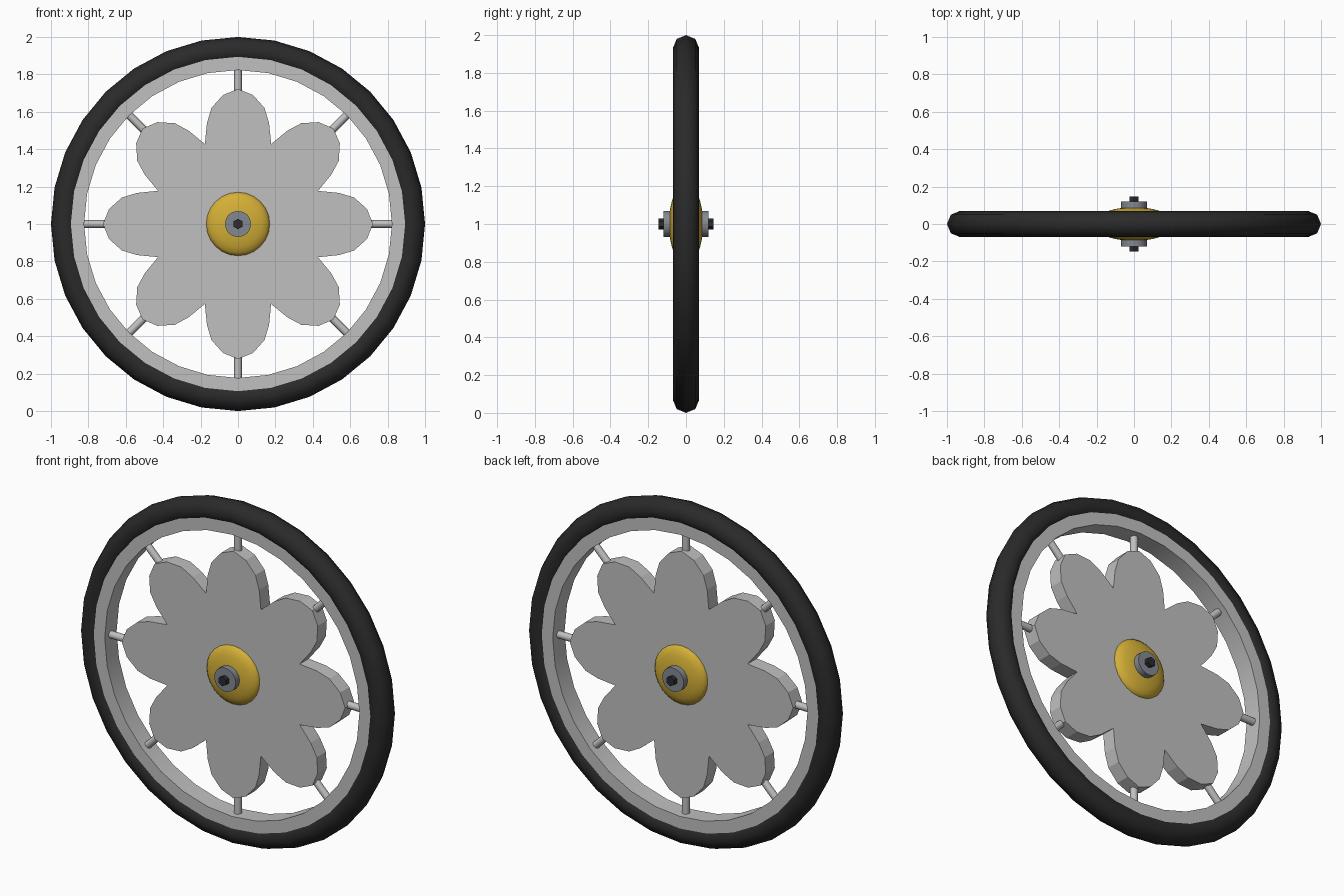
import bpy, bmesh
from math import sin, cos, pi, radians

if "Cube" in bpy.data.objects:
    bpy.data.objects.remove(bpy.data.objects["Cube"])

CZ = 1.0  # wheel centre height


def material(name, rgb):
    m = bpy.data.materials.new(name)
    m.diffuse_color = (*rgb, 1)
    m.use_nodes = True
    m.node_tree.nodes["Principled BSDF"].inputs["Base Color"].default_value = m.diffuse_color
    return m


RUBBER = material("black rubber", (0.023, 0.023, 0.023))
SILVER = material("silver", (0.527, 0.527, 0.527))
GOLD = material("gold", (0.658, 0.429, 0.038))
STEEL = material("steel grey", (0.23, 0.25, 0.28))
DARK = material("dark metal", (0.025, 0.025, 0.028))


def finish(name, bm, mat, smooth_angle=None):
    bmesh.ops.remove_doubles(bm, verts=bm.verts, dist=1e-5)
    bmesh.ops.recalc_face_normals(bm, faces=bm.faces)
    me = bpy.data.meshes.new(name)
    bm.to_mesh(me)
    bm.free()
    me.materials.append(mat)
    if smooth_angle:
        for p in me.polygons:
            p.use_smooth = True
        me.set_sharp_from_angle(angle=radians(smooth_angle))
    ob = bpy.data.objects.new(name, me)
    ob.location.z = CZ
    bpy.context.collection.objects.link(ob)
    return ob


def lathe(name, profile, n, mat, smooth_angle=None):
    """Spin a closed (radius, y) profile about the axle (y axis)."""
    bm = bmesh.new()
    rings = []
    for i in range(n):
        a = 2 * pi * i / n
        rings.append([bm.verts.new((r * sin(a), y, r * cos(a))) for r, y in profile])
    k = len(profile)
    for i in range(n):
        A, B = rings[i], rings[(i + 1) % n]
        for j in range(k):
            j2 = (j + 1) % k
            if profile[j][0] == 0 and profile[j2][0] == 0:
                continue
            if profile[j][0] == 0:
                bm.faces.new((A[j], A[j2], B[j2]))
            elif profile[j2][0] == 0:
                bm.faces.new((A[j], A[j2], B[j]))
            else:
                bm.faces.new((A[j], A[j2], B[j2], B[j]))
    return finish(name, bm, mat, smooth_angle)


# Tyre: octagonal section ring
tyre = [(0.93 + 0.07 * cos(pi * i / 4), 0.07 * sin(pi * i / 4)) for i in range(8)]
lathe("tyre", tyre, 32, RUBBER, 50)

# Rim: flat-sided band inside the tyre
lathe("rim", [(0.823, -0.055), (0.91, -0.055), (0.91, 0.055), (0.823, 0.055)], 32, SILVER, 40)

# Flower plate: eight petals, extruded
half = [(0.428, 0.177), (0.54, 0.166), (0.62, 0.142), (0.69, 0.08)]
petal = [(r, -w) for r, w in half] + [(0.722, 0)] + [(r, w) for r, w in half[::-1]]
bm = bmesh.new()
outline = []
for i in range(8):
    a = i * pi / 4
    for r, w in petal[:-1]:   # last point is the next petal's valley
        outline.append(bm.verts.new((r * sin(a) + w * cos(a), -0.042, r * cos(a) - w * sin(a))))
face = bm.faces.new(outline)
ext = bmesh.ops.extrude_face_region(bm, geom=[face], use_keep_orig=True)
for v in ext["geom"]:
    if isinstance(v, bmesh.types.BMVert):
        v.co.y = 0.042
finish("flower_plate", bm, SILVER)

# Spokes: short rods from petal tips to the rim
for i in range(8):
    bm = bmesh.new()
    bmesh.ops.create_cone(bm, cap_ends=True, segments=12, radius1=0.021, radius2=0.021, depth=0.2)
    for v in bm.verts:
        v.co.z += 0.722
    ob = finish("spoke_%d" % (i + 1), bm, SILVER, 40)
    ob.rotation_euler.y = i * pi / 4

# Hub on both sides: gold dome, steel nut, dark bolt
for side, s in (("front", -1), ("back", 1)):
    dome = [(0, 0.03), (0.17, 0.03), (0.17, 0.046), (0.155, 0.062),
            (0.125, 0.074), (0.085, 0.083), (0.04, 0.088), (0, 0.089)]
    lathe(side + "_hub_dome", [(r, s * y) for r, y in dome], 24, GOLD, 50)
    nut = [(0, 0.06), (0.07, 0.06), (0.07, 0.12), (0, 0.12)]
    lathe(side + "_hub_nut", [(r, s * y) for r, y in nut], 16, STEEL, 40)
    bolt = [(0, 0.1), (0.028, 0.1), (0.028, 0.146), (0, 0.146)]
    lathe(side + "_axle_bolt", [(r, s * y) for r, y in bolt], 6, DARK)
